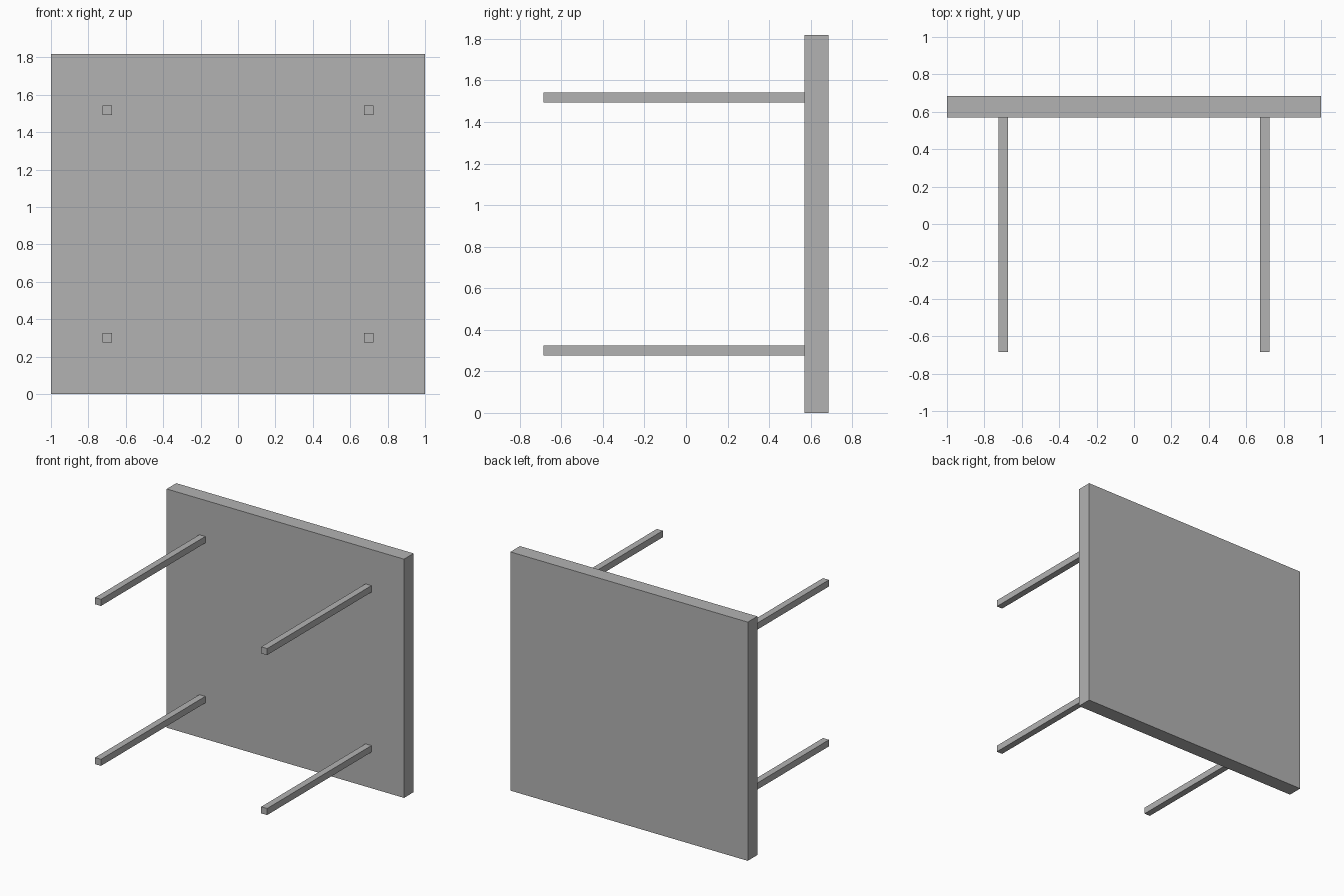
import bpy

cube = bpy.data.objects.get("Cube")
if cube:
    bpy.data.objects.remove(cube, do_unlink=True)

# Single plain grey
GREY = (0.45, 0.45, 0.45, 1)
grey = bpy.data.materials.new("plain_grey")
grey.use_nodes = True
grey.diffuse_color = GREY
grey.node_tree.nodes["Principled BSDF"].inputs["Base Color"].default_value = GREY


def box(name, low, high):
    """Flat-faced box spanning two opposite corners."""
    centre = [(a + b) / 2 for a, b in zip(low, high)]
    bpy.ops.mesh.primitive_cube_add(size=1, location=centre)
    obj = bpy.context.object
    obj.name = name
    obj.scale = [b - a for a, b in zip(low, high)]
    bpy.ops.object.transform_apply(location=False, rotation=False, scale=True)
    obj.data.materials.append(grey)
    return obj


HEIGHT = 1.818
BACK = 0.685
JOIN = 0.57
HALF_LEG = 0.025

# Table top standing on its edge
box("table_top", (-1, JOIN, 0), (1, BACK, HEIGHT))

# Four square legs pointing forward
for side, x in (("left", 0.7), ("right", -0.7)):
    for level, offset in (("upper", 0.609), ("lower", -0.609)):
        z = HEIGHT / 2 + offset
        box(f"{level}_{side}_leg",
            (x - HALF_LEG, -BACK, z - HALF_LEG),
            (x + HALF_LEG, JOIN, z + HALF_LEG))
